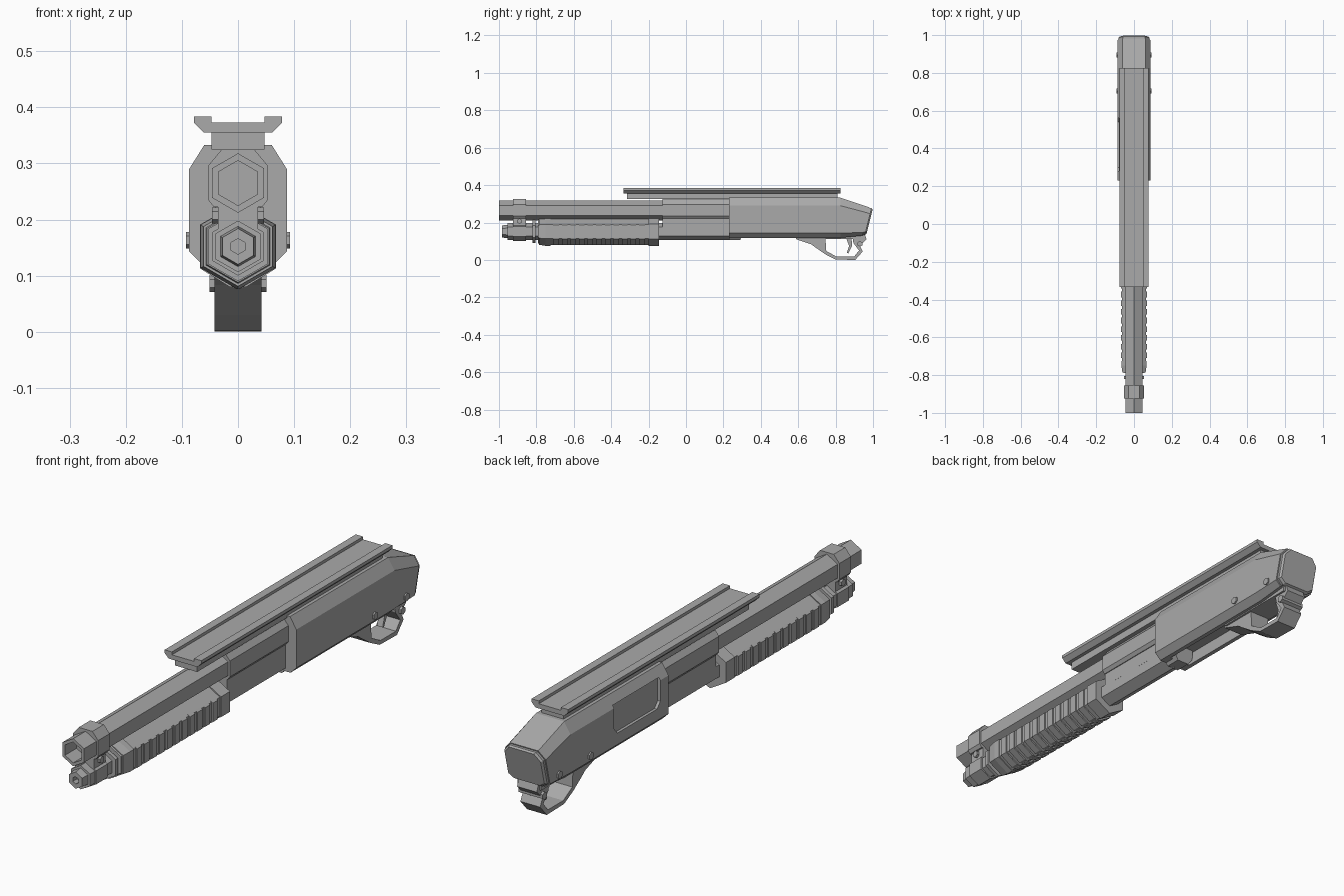
import bpy, bmesh
from math import sin, cos, pi

if "Cube" in bpy.data.objects:
    bpy.data.objects.remove(bpy.data.objects["Cube"])

GREY = (0.4, 0.4, 0.4, 1)
metal = bpy.data.materials.new("grey metal")
metal.use_nodes = True
metal.diffuse_color = GREY
metal.node_tree.nodes["Principled BSDF"].inputs["Base Color"].default_value = GREY


def loft(name, rings):
    """Skin a list of equal-length point rings and close both ends."""
    bm = bmesh.new()
    rows = [[bm.verts.new(p) for p in ring] for ring in rings]
    n = len(rows[0])
    for a, b in zip(rows, rows[1:]):
        for i in range(n):
            j = (i + 1) % n
            bm.faces.new((a[i], a[j], b[j], b[i]))
    bm.faces.new(rows[0])
    bm.faces.new(rows[-1])
    bmesh.ops.recalc_face_normals(bm, faces=bm.faces)
    mesh = bpy.data.meshes.new(name)
    bm.to_mesh(mesh)
    bm.free()
    mesh.materials.append(metal)
    obj = bpy.data.objects.new(name, mesh)
    bpy.context.collection.objects.link(obj)
    return obj


def mirror(half):
    """Complete a half profile, listed top to bottom, across x = 0."""
    return half + [(-x, z) for x, z in reversed(half) if x > 0]


def along_y(name, profile, y0, y1):
    return loft(name, [[(x, y, z) for x, z in profile] for y in (y0, y1)])


def along_x(name, profile, x0, x1):
    return loft(name, [[(x, y, z) for y, z in profile] for x in (x0, x1)])


def hexagon(r, z, y=0):
    return [(y + r * sin(k * pi / 3), z + r * cos(k * pi / 3)) for k in range(6)]


def hex_tube(name, z, steps):
    """Hexagonal turned part from (y, radius) steps."""
    return loft(name, [[(x, y, h) for x, h in hexagon(r, z)] for y, r in steps])


def cut(target, cutter):
    cutter.hide_render = True
    cutter.hide_viewport = True
    cutter.display_type = 'WIRE'
    mod = target.modifiers.new("cut", 'BOOLEAN')
    mod.operation = 'DIFFERENCE'
    mod.solver = 'EXACT'
    mod.object = cutter


BARREL_Z, TUBE_Z = 0.265, 0.152

# Receiver with sloping, slanted rear end and raised butt cap
body = mirror([(0.06, 0.333), (0.087, 0.29), (0.087, 0.143), (0.062, 0.118)])


def rear(scale, push):
    ring = []
    for x, z in body:
        h = 0.205 + (0.13 + (z - 0.118) * 0.7 - 0.205) * scale
        ring.append((x * scale, 0.945 + (h - 0.13) * 0.25 + push, h))
    return ring


receiver = loft("receiver", [[(x, 0.23, z) for x, z in body],
                             [(x, 0.825, z) for x, z in body], rear(1, 0)])
loft("butt_cap", [rear(0.95, -0.01), rear(0.95, 0.01), rear(0.88, 0.018)])

# Ejection port on one side, loading port underneath
port = [(0.28, 0.3), (0.56, 0.3), (0.56, 0.21), (0.54, 0.187), (0.3, 0.187), (0.28, 0.21)]
cut(receiver, along_x("ejection_port_cutter", port, -0.12, -0.076))
cut(receiver, along_y("loading_port_cutter",
                      mirror([(0.045, 0.165), (0.045, 0.09)]), 0.27, 0.6))

# Barrel with open muzzle, and the thicker sleeve at its root
hex_tube("barrel", BARREL_Z, [(-0.93, 0.04), (-1, 0.04), (-1, 0.053), (0.25, 0.053)])
collar = mirror([(0.029, 0.325), (0.053, 0.296), (0.053, 0.235), (0.043, 0.222)])
along_y("barrel_sleeve", collar, -0.125, 0.24)
along_y("sleeve_neck", mirror([(0.04, 0.23), (0.04, 0.17)]), -0.125, 0.24)

# Magazine tube with stepped end cap
hex_tube("magazine_tube", TUBE_Z, [(-0.96, 0.014), (-0.985, 0.014), (-0.985, 0.032),
                                   (-0.955, 0.036), (-0.955, 0.046), (0.24, 0.046)])
hex_tube("tube_ring", TUBE_Z, [(-0.82, 0.062), (-0.805, 0.062)])
loft("tube_lip", [[(x, y + (0.2 - z) * slant, z) for x, z in
                   mirror([(0.036, 0.2), (0.042, 0.128), (0.025, 0.107)])]
                  for y, slant in ((0.23, 0), (0.31, -0.2))])

# Clamp joining barrel and tube
along_y("clamp_collar", collar, -0.925, -0.855)
along_y("clamp_neck", mirror([(0.036, 0.23), (0.036, 0.16)]), -0.925, -0.855)
hex_tube("clamp_ring", TUBE_Z, [(-0.925, 0.052), (-0.855, 0.052)])
along_x("clamp_screw", hexagon(0.014, 0.207, -0.89), -0.046, 0.046)

# Pump grip with raised ribs wrapped round its lower sides
hex_tube("pump_grip", TUBE_Z, [(-0.79, 0.064), (-0.77, 0.073), (-0.145, 0.073)])
hex_tube("pump_rear_band", TUBE_Z, [(-0.2, 0.078), (-0.145, 0.078)])
hex_tube("pump_front_band", TUBE_Z, [(-0.785, 0.071), (-0.75, 0.077), (-0.725, 0.077)])
rib = mirror([(0.058, 0.192), (0.068, 0.186), (0.068, 0.113), (0.015, 0.08)])
for k in range(11):
    y = -0.71 + k * 0.046
    along_y(f"pump_rib_{k + 1}", rib, y, y + 0.03)

# Top rail and its base
along_y("rail_base", mirror([(0.047, 0.36), (0.047, 0.325)]), -0.315, 0.81)
along_y("top_rail", mirror([(0.047, 0.373), (0.047, 0.384), (0.078, 0.384),
                            (0.078, 0.372), (0.061, 0.355)]), -0.334, 0.826)

# Trigger housing and guard loop
along_x("trigger_housing", [(0.59, 0.135), (0.6, 0.113), (0.95, 0.113), (0.95, 0.15)],
        -0.05, 0.05)
guard = [(0.585, 0.125), (0.59, 0.11), (0.67, 0.083), (0.69, 0.068), (0.745, 0.03),
         (0.8, 0.002), (0.905, 0.0), (0.945, 0.045), (0.93, 0.075), (0.965, 0.11),
         (0.955, 0.14), (0.89, 0.125), (0.895, 0.09), (0.925, 0.05), (0.898, 0.017),
         (0.805, 0.017), (0.75, 0.048), (0.745, 0.125)]
along_x("trigger_guard", guard, -0.042, 0.042)
along_x("trigger", [(0.855, 0.12), (0.872, 0.075), (0.86, 0.038), (0.868, 0.035),
                    (0.888, 0.075), (0.885, 0.12)], -0.012, 0.012)

# Cross pins
for name, y, z, reach in (("front_pin", 0.705, 0.163, 0.093),
                          ("rear_pin", 0.895, 0.163, 0.093),
                          ("guard_pin", 0.93, 0.086, 0.051)):
    along_x(name, hexagon(0.015, z, y), -reach, reach)
